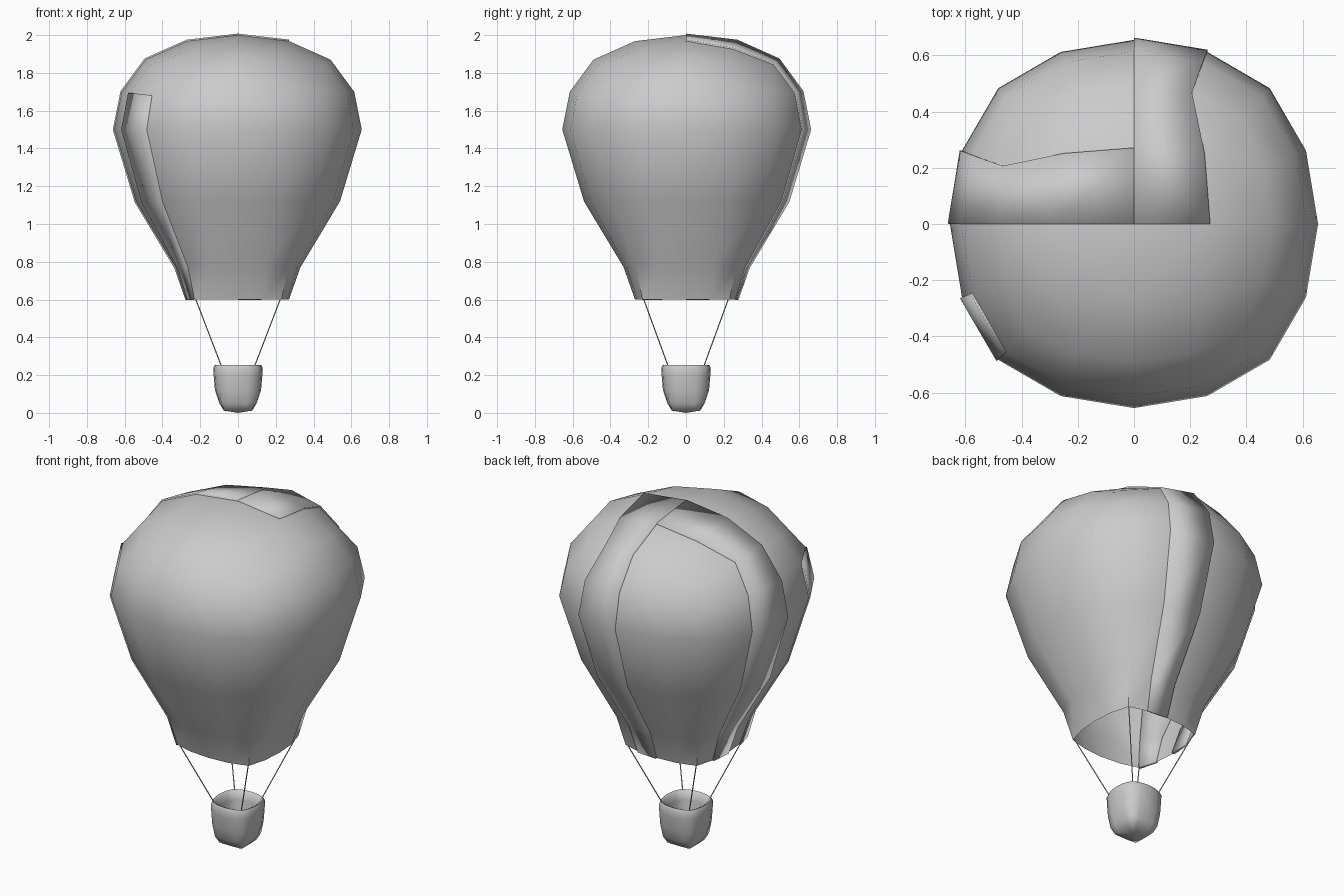
import bpy, bmesh, math
from mathutils import Vector

cube = bpy.data.objects.get("Cube")
if cube:
    bpy.data.objects.remove(cube, do_unlink=True)

grey = bpy.data.materials.new("plain_grey")
grey.use_nodes = True
colour = (0.6, 0.6, 0.6, 1)
grey.diffuse_color = colour
grey.node_tree.nodes["Principled BSDF"].inputs["Base Color"].default_value = colour


def finish(bm, name, angle=None):
    bmesh.ops.recalc_face_normals(bm, faces=bm.faces)
    mesh = bpy.data.meshes.new(name)
    bm.to_mesh(mesh)
    bm.free()
    mesh.materials.append(grey)
    obj = bpy.data.objects.new(name, mesh)
    bpy.context.collection.objects.link(obj)
    if angle:
        bpy.ops.object.select_all(action='DESELECT')
        obj.select_set(True)
        bpy.context.view_layer.objects.active = obj
        bpy.ops.object.shade_smooth_by_angle(angle=math.radians(angle))
    return obj


def ring(bm, mid, corner, z_mid, z_corner=None):
    """Sixteen points round a soft square, counted from +x."""
    z_corner = z_mid if z_corner is None else z_corner
    a, b = mid * 0.75 + corner * 0.25, corner * 0.54
    zq = (z_mid * 2 + z_corner) / 3
    points = [(mid, 0, z_mid), (a, b, zq), (corner, corner, z_corner), (b, a, zq)]
    verts = []
    for q in range(4):
        for x, y, z in points:
            for _ in range(q):
                x, y = -y, x
            verts.append(bm.verts.new((x, y, z)))
    return verts


def bridge(bm, low, high):
    n = len(low)
    return [bm.faces.new((low[i], low[(i + 1) % n], high[(i + 1) % n], high[i]))
            for i in range(n)]


# Envelope: open mouth, soft-square neck, round crown
bm = bmesh.new()
levels = [(0.27, 0.23, 0.6), (0.33, 0.265, 0.77), (0.54, 0.40, 1.12),
          (0.655, 0.483, 1.5), (0.615, 0.455, 1.7, 1.68), (0.49, 0.38, 1.87, 1.79)]
rings = [ring(bm, *level) for level in levels]
rows = [bridge(bm, low, high) for low, high in zip(rings, rings[1:])]
edge = rings[-1]
pole = bm.verts.new((0, 0, 2))
inner = []
for q in range(4):
    for x, y, z in ((0.27, 0, 1.968), (0.25, 0.25, 1.925)):
        for _ in range(q):
            x, y = -y, x
        inner.append(bm.verts.new((x, y, z)))
crown = []
for q in range(4):
    r = [edge[(q * 4 + i) % 16] for i in range(5)]
    i0, i1, i2 = [inner[(q * 2 + i) % 8] for i in range(3)]
    crown.append([bm.faces.new(f) for f in ((r[0], r[1], i1, i0), (r[1], r[2], r[3], i1),
                                            (r[3], r[4], i2, i1), (i0, i1, i2, pole))])

# Raised fabric panels that follow the envelope
panels = {
    "back_panel": [row[3] for row in rows] + crown[0][2:],
    "right_panel": [row[7] for row in rows] + crown[1][2:],
    "front_right_panel": [row[9] for row in rows[:4]],
}
for name, faces in panels.items():
    pb = bmesh.new()
    copies = {}
    for face in faces:
        for v in face.verts:
            if v not in copies:
                copies[v] = pb.verts.new(v.co)
        pb.faces.new([copies[v] for v in face.verts])
    pb.normal_update()
    panel = finish(pb, name, 40)
    solid = panel.modifiers.new("thickness", 'SOLIDIFY')
    solid.thickness = 0.016
    solid.offset = 0
finish(bm, "envelope", 40)

# Basket: tapered outside, rolled rim, hollow inside
bm = bmesh.new()
profile = [(0.075, 0.072, 0.012), (0.098, 0.088, 0.05), (0.122, 0.098, 0.12),
           (0.129, 0.102, 0.2), (0.131, 0.103, 0.237), (0.123, 0.097, 0.253),
           (0.11, 0.087, 0.247), (0.104, 0.082, 0.2), (0.085, 0.075, 0.06)]
rings = [ring(bm, *level) for level in profile]
for low, high in zip(rings, rings[1:]):
    bridge(bm, low, high)
for end, z in ((rings[0], 0), (rings[-1], 0.04)):
    centre = bm.verts.new((0, 0, z))
    for i in range(16):
        bm.faces.new((end[i], end[(i + 1) % 16], centre))
finish(bm, "basket", 60)

# Four ropes from the mouth corners to the rim
for sx, x_name in ((1, "left"), (-1, "right")):
    for sy, y_name in ((-1, "front"), (1, "back")):
        top = Vector((0.227 * sx, 0.227 * sy, 0.61))
        low = Vector((0.083 * sx, 0.09 * sy, 0.235))
        bm = bmesh.new()
        bmesh.ops.create_cone(bm, cap_ends=True, segments=6, radius1=0.003,
                              radius2=0.003, depth=(top - low).length)
        rope = finish(bm, f"{y_name}_{x_name}_rope", 60)
        rope.location = (top + low) / 2
        rope.rotation_euler = (top - low).to_track_quat('Z', 'Y').to_euler()
